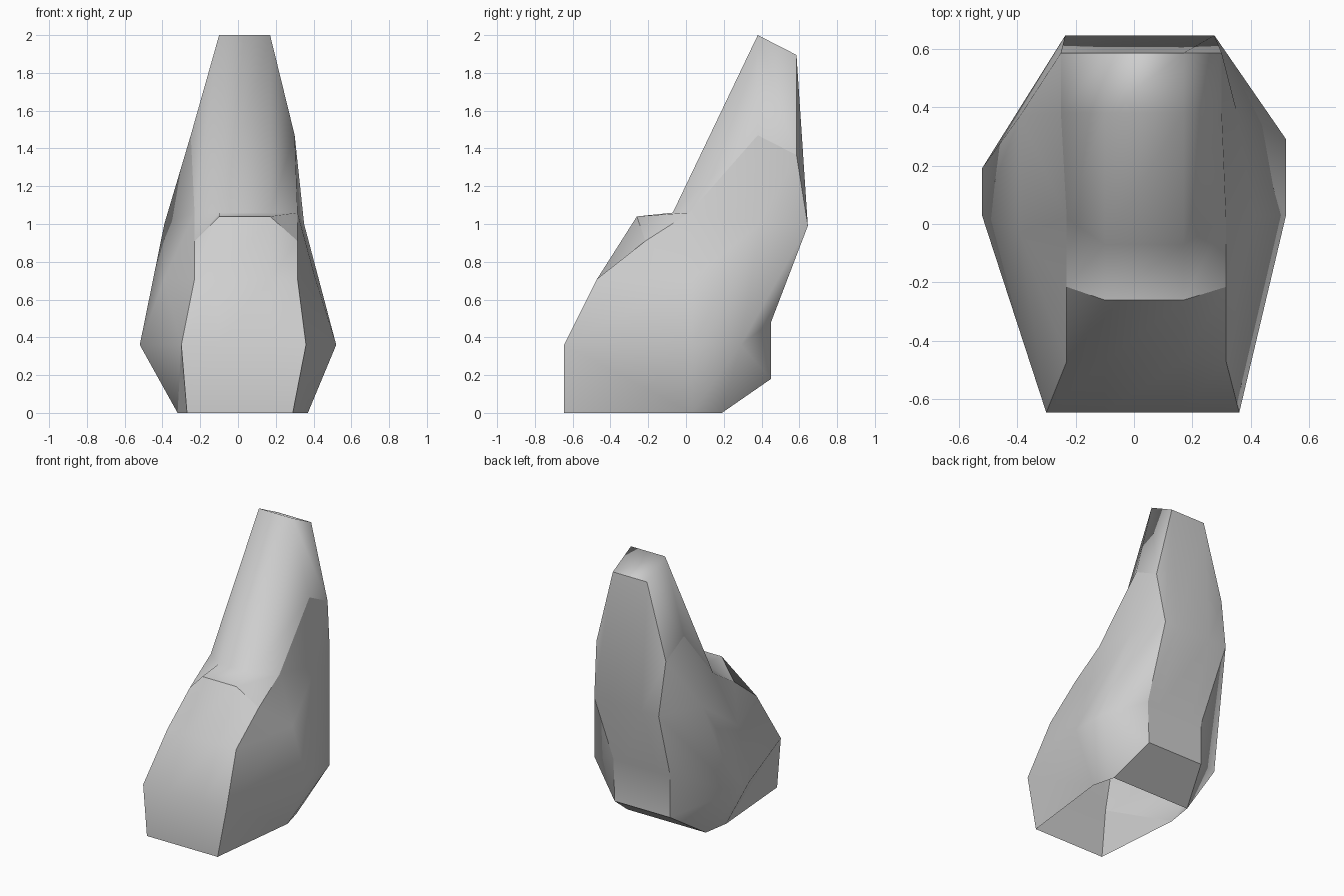
import bpy, bmesh

cube = bpy.data.objects.get("Cube")
if cube:
    bpy.data.objects.remove(cube)

# Stone colour
stone = bpy.data.materials.new("pale_grey_stone")
stone.use_nodes = True
colour = (0.62, 0.62, 0.62, 1)
stone.diffuse_color = colour
stone.node_tree.nodes["Principled BSDF"].inputs["Base Color"].default_value = colour

# Strip sections from front foot, over the peak, down the back:
# y, z of the outer edge, x of each outer edge, y/z offset of the middle
SECTIONS = [
    (-.645, 0, -.27, .29, 0, 0),
    (-.645, .36, -.30, .36, 0, 0),
    (-.47, .71, -.23, .315, 0, 0),
    (-.215, .91, -.23, .315, -.045, .13),
    (.02, 1.06, -.23, .315, -.09, 0),
    (.38, 1.47, -.25, .30, 0, .53),
    (.585, 1.365, -.25, .30, 0, .53),
    (.645, .99, -.235, .275, 0, 0),
    (.45, .48, -.19, .26, 0, 0),
    (.45, .18, -.19, .25, 0, 0),
    (.19, 0, -.29, .33, 0, 0),
]
MIDDLE = (-.10, .17)

# Bulging flanks: lower front, lower back, upper back, upper front, foot
FLANKS = {
    -1: dict(A=(-.52, .03, .36), B=(-.52, .19, .36), C=(-.39, .37, 1.0),
             D=(-.39, -.03, .71), E=(-.32, .0, 0)),
    1: dict(A=(.52, .03, .36), B=(.52, .29, .36), C=(.35, .39, 1.0),
            D=(.41, .03, .71), E=(.37, .03, 0)),
}
FLANK_FACES = ("0 1 E", "1 A E", "1 2 D", "1 D A", "2 3 D", "3 4 D", "4 C D",
               "4 5 C", "5 6 C", "6 7 C", "7 B C", "A D C", "A C B", "8 7 B",
               "8 9 B", "9 10 B", "10 E B", "E A B")

bm = bmesh.new()
rows = []
for y, z, right, left, dy, dz in SECTIONS:
    rows.append([bm.verts.new(p) for p in (
        (right, y, z), (MIDDLE[0], y + dy, z + dz),
        (MIDDLE[1], y + dy, z + dz), (left, y, z))])

# Front, peak and back strip
for low, high in zip(rows, rows[1:]):
    for i in range(3):
        bm.faces.new((low[i], low[i + 1], high[i + 1], high[i]))

# Flanks, leaving the underside open
feet = {}
for side, points in FLANKS.items():
    verts = {name: bm.verts.new(p) for name, p in points.items()}
    for i, row in enumerate(rows):
        verts[str(i)] = row[0 if side < 0 else 3]
    for names in FLANK_FACES:
        bm.faces.new([verts[n] for n in names.split()])
    feet[side] = verts["E"]
bmesh.ops.recalc_face_normals(bm, faces=bm.faces)

# Smooth faces with hard ridges
for face in bm.faces:
    face.smooth = True


def harden(verts):
    for a, b in zip(verts, verts[1:]):
        bm.edges.get((a, b)).smooth = False


for column in (0, 3):
    harden([row[column] for row in rows])
for index in (3, 6, 9):
    harden(rows[index])
harden([rows[1][0], feet[-1]])

mesh = bpy.data.meshes.new("standing_rock")
bm.to_mesh(mesh)
bm.free()
mesh.materials.append(stone)
rock = bpy.data.objects.new("standing_rock", mesh)
bpy.context.collection.objects.link(rock)
